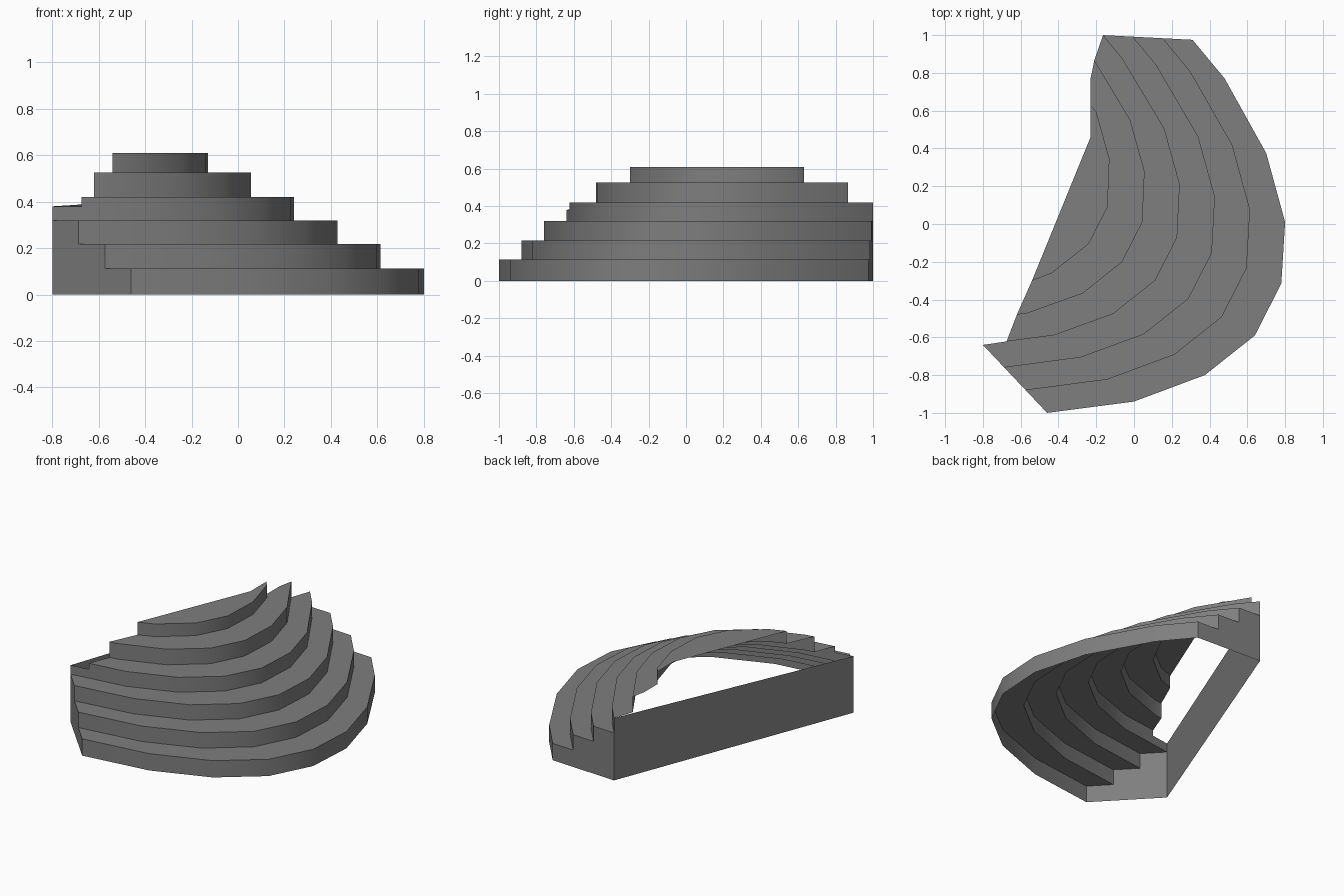
import bpy
import bmesh
from mathutils import Vector

if "Cube" in bpy.data.objects:
    bpy.data.objects.remove(bpy.data.objects["Cube"])

# Outer curve of the lowest tier, front end to back end, and the shift of each point per tier
BASE = [(-0.46, -1.0), (0, -0.94), (0.375, -0.80), (0.64, -0.59), (0.78, -0.315),
        (0.80, 0.01), (0.70, 0.375), (0.48, 0.77), (0.31, 0.975)]
STEP = [(-0.1133, 0.12), (-0.141, 0.117), (-0.162, 0.108), (-0.176, 0.097), (-0.184, 0.081),
        (-0.186, 0.067), (-0.18, 0.044), (-0.181, 0.036), (-0.158, 0.0083)]
Z = [0, 0.113, 0.217, 0.32, 0.42, 0.525, 0.61]

grey = bpy.data.materials.new("dark_grey")
grey.diffuse_color = (0.21, 0.21, 0.21, 1)
grey.use_nodes = True
grey.node_tree.nodes["Principled BSDF"].inputs["Base Color"].default_value = grey.diffuse_color


def curve(k, first=0, last=8):
    return [Vector(BASE[i]) + k * Vector(STEP[i]) for i in range(first, last + 1)]


def build(name, polys, smooth=False):
    bm = bmesh.new()
    for poly in polys:
        bm.faces.new([bm.verts.new(p) for p in poly])
    bmesh.ops.remove_doubles(bm, verts=bm.verts, dist=0.0005)
    for f in bm.faces:
        f.smooth = smooth
    me = bpy.data.meshes.new(name)
    bm.to_mesh(me)
    bm.free()
    me.materials.append(grey)
    ob = bpy.data.objects.new(name, me)
    bpy.context.collection.objects.link(ob)
    return ob


def wall(a, b, z0, za, zb=None):
    zb = za if zb is None else zb
    return [(a[0], a[1], z0), (b[0], b[1], z0), (b[0], b[1], zb), (a[0], a[1], za)]


def flat(points, z):
    return [(p[0], p[1], z) for p in points]


# Tier curves; the upper three are cut off by the slanted rear line
cut = Vector((-0.675, -0.622))
tiers = [curve(k) for k in range(3)]
tiers.append([cut] + curve(3, 1, 8))
tiers.append([Vector((-0.62, -0.48))] + curve(4, 1, 6) + [Vector((-0.21, 0.867))])
tiers.append([Vector((-0.54, -0.30))] + curve(5, 2, 6) + [Vector((-0.23, 0.63))])
corner_front, corner_back = curve(3)[0], curve(3)[-1]

# Smoothly curved risers
for k, c in enumerate(tiers):
    quads = [wall(a, b, Z[k], Z[k + 1]) for a, b in zip(c, c[1:])]
    if k == 3:
        quads.append(wall(corner_front, cut, Z[3], 0.38))
    build(f"riser_{k + 1}", quads, smooth=True)

# Treads and top deck
for k, c in enumerate(tiers):
    if k < 5:
        inner = list(reversed(tiers[k + 1]))
        if k == 2:
            inner.append(corner_front)
        if k == 4:
            inner.insert(0, Vector((-0.23, 0.77)))
        build(f"tread_{k + 1}", [flat(c + inner, Z[k + 1])])
    else:
        build("top_deck", [flat(c + [Vector((-0.23, 0.46))], Z[6])])

# Stepped end walls
fronts = [t[0] for t in tiers[:3]] + [corner_front]
backs = [t[-1] for t in tiers[:4]]
build("front_end_wall", [wall(fronts[k + 1], fronts[k], 0, Z[k + 1]) for k in range(3)])
build("back_end_wall", [wall(backs[k], backs[k + 1], 0, Z[k + 1]) for k in range(3)])

# Long rear wall, leaving a gap to the decks above
build("rear_wall", [wall(corner_back, corner_front, 0, 0.42, 0.38)])
